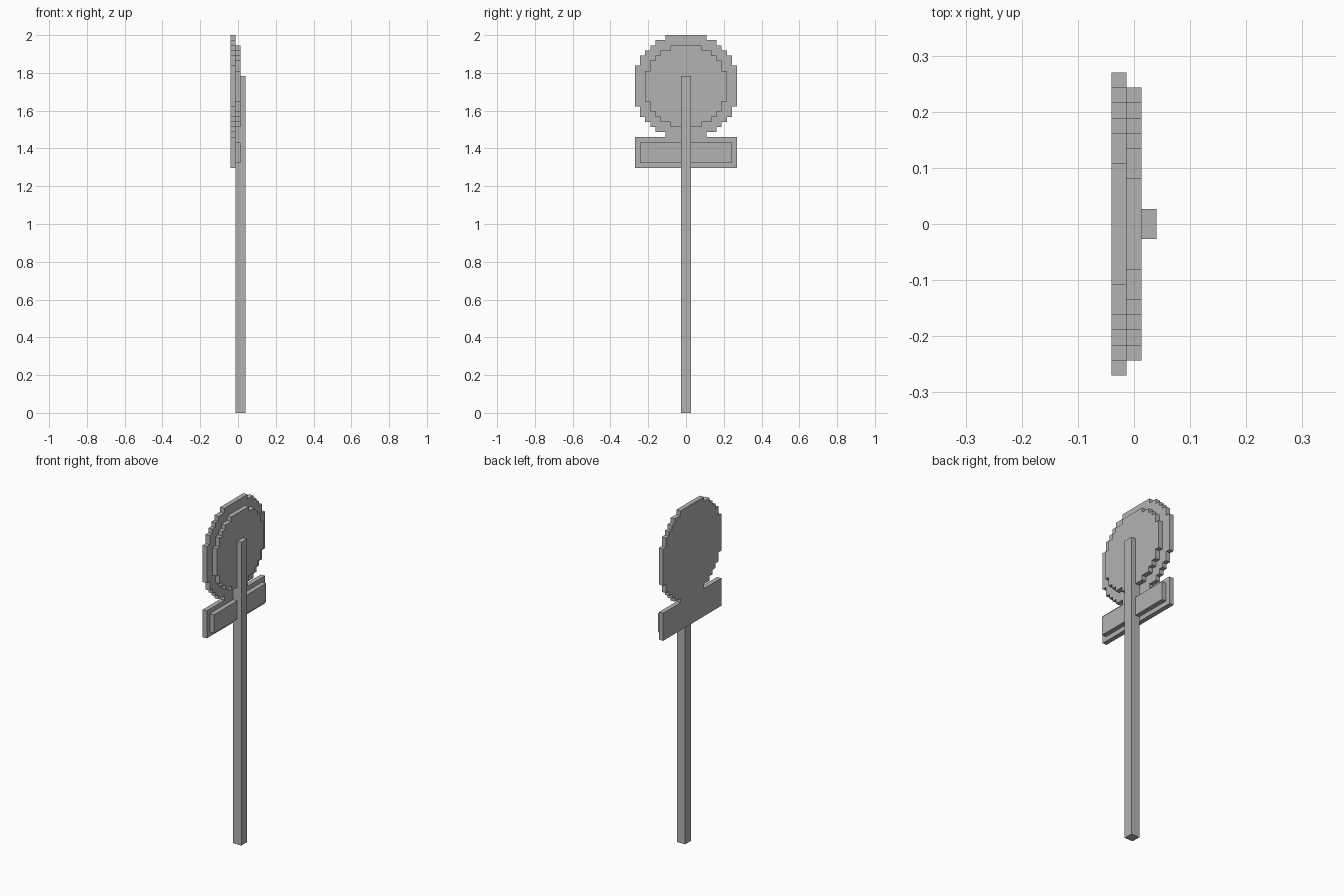
import bpy
import bmesh

if "Cube" in bpy.data.objects:
    bpy.data.objects.remove(bpy.data.objects["Cube"], do_unlink=True)

U = 2 / 74  # size of one block

GREY = (0.45, 0.45, 0.45, 1)
grey = bpy.data.materials.new("grey")
grey.use_nodes = True
grey.diffuse_color = GREY
grey.node_tree.nodes["Principled BSDF"].inputs["Base Color"].default_value = GREY


def stepped_plate(name, half_widths, bottom, x0, x1, row=1):
    """Extrude a symmetric stack of rows along x; sizes are in blocks."""
    right = []
    for i, w in enumerate(half_widths):
        for z in (bottom + i * row, bottom + (i + 1) * row):
            # rows of equal width share one straight edge
            if len(right) > 1 and right[-1][0] == right[-2][0] == w:
                right[-1] = (w, z)
            elif not right or right[-1] != (w, z):
                right.append((w, z))
    outline = right + [(-y, z) for y, z in reversed(right)]

    bm = bmesh.new()
    face = bm.faces.new([bm.verts.new((x0 * U, y * U, z * U)) for y, z in outline])
    grown = bmesh.ops.extrude_face_region(bm, geom=[face], use_keep_orig=True)
    moved = [g for g in grown["geom"] if isinstance(g, bmesh.types.BMVert)]
    bmesh.ops.translate(bm, verts=moved, vec=((x1 - x0) * U, 0, 0))
    bmesh.ops.recalc_face_normals(bm, faces=bm.faces)
    mesh = bpy.data.meshes.new(name)
    bm.to_mesh(mesh)
    bm.free()
    mesh.materials.append(grey)
    obj = bpy.data.objects.new(name, mesh)
    bpy.context.collection.objects.link(obj)
    return obj


def disc(name, quarter, bottom, x0, x1):
    """Blocky disc from the half widths of its lower rows, mirrored upward."""
    return stepped_plate(name, quarter + quarter[::-1], bottom, x0, x1)


# Round sign with a smaller backing disc
disc("sign_disc", [4, 6, 7, 8, 9, 9, 10, 10, 10, 10], 54, -1.5, -0.5)
disc("disc_backing", [3, 5, 6, 7, 7, 8, 8, 8], 56, -0.5, 0.5)

# Rectangular sign below with its backing
stepped_plate("sign_panel", [10], 48, -1.5, -0.5, row=6)
stepped_plate("panel_backing", [9], 49, -0.5, 0.5, row=4)

# Square post
stepped_plate("post", [1], 0, -0.5, 1.5, row=66)
